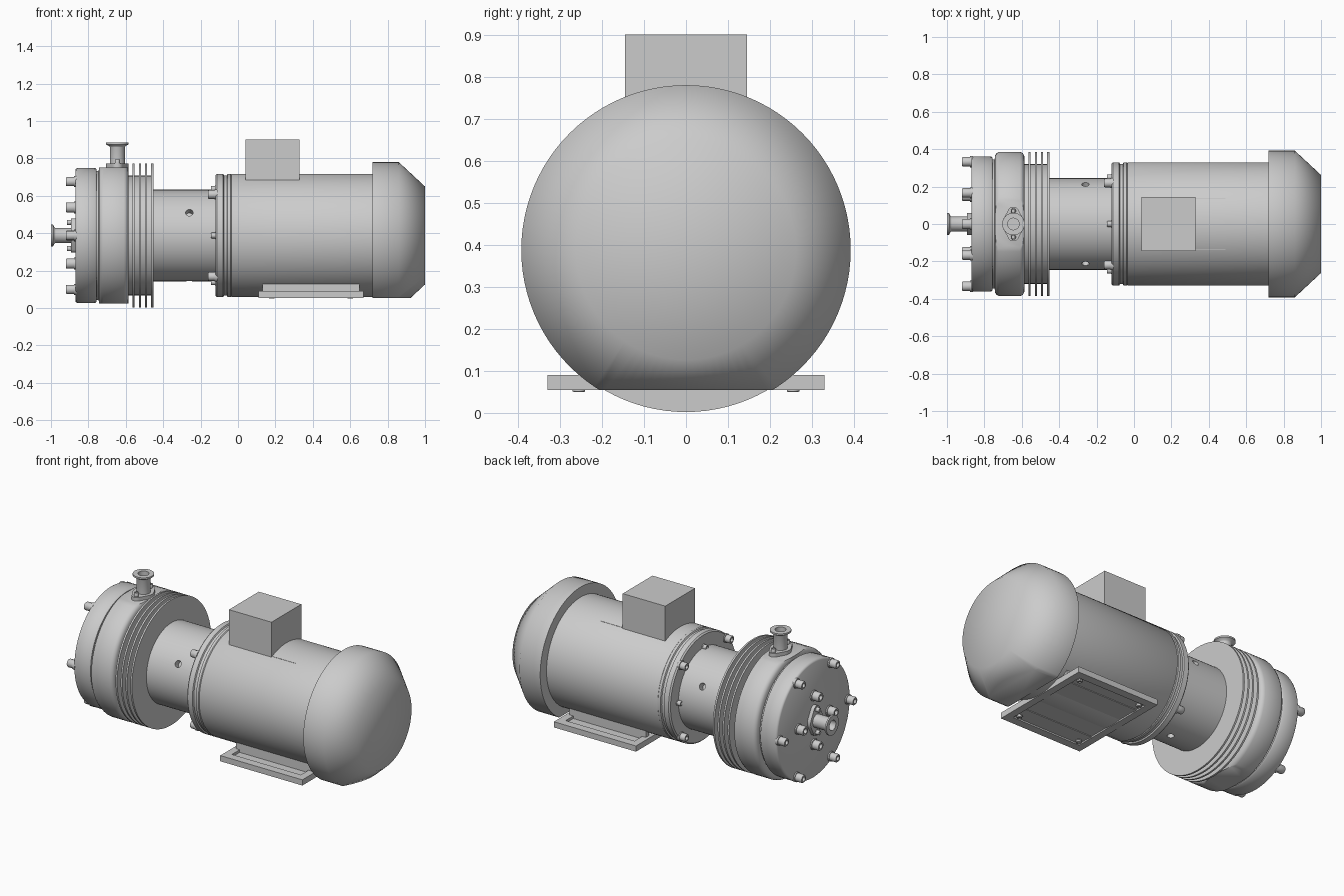
import bpy, bmesh
from math import cos, sin, radians, pi
from mathutils import Vector, Matrix

if "Cube" in bpy.data.objects:
    bpy.data.objects.remove(bpy.data.objects["Cube"])

CZ = 0.388  # height of the shaft axis
X = Vector((1, 0, 0))
Z = Vector((0, 0, 1))


def frame(pos, d):
    """Matrix whose local z points along d."""
    d = Vector(d).normalized()
    up = Vector((0, 1, 0)) if abs(d.z) > 0.9 else Z
    x = up.cross(d).normalized()
    m = Matrix((x, d.cross(x), d)).transposed().to_4x4()
    m.translation = pos
    return m


def finish(name, bm, angle=40):
    bmesh.ops.recalc_face_normals(bm, faces=bm.faces)
    me = bpy.data.meshes.new(name)
    bm.to_mesh(me)
    bm.free()
    ob = bpy.data.objects.new(name, me)
    bpy.context.collection.objects.link(ob)
    smooth(ob, angle)
    return ob


def smooth(ob, angle=40):
    bpy.ops.object.select_all(action='DESELECT')
    ob.select_set(True)
    bpy.context.view_layer.objects.active = ob
    bpy.ops.object.shade_smooth_by_angle(angle=radians(angle))


def spin(bm, profile, m, n):
    """Revolve (height, radius) points around local z of m."""
    rings = []
    for h, r in profile:
        k = n if r > 0 else 1
        rings.append([bm.verts.new(m @ Vector((r * cos(2 * pi * i / n), r * sin(2 * pi * i / n), h)))
                      for i in range(k)])
    for a, b in zip(rings, rings[1:]):
        for i in range(n):
            j = (i + 1) % n
            q = [a[i % len(a)], a[j % len(a)], b[j % len(b)], b[i % len(b)]]
            bm.faces.new(list(dict.fromkeys(q)))


def turned(name, profile, places=None, n=96, flats=(), angle=40):
    bm = bmesh.new()
    for pos, d in places or [((0, 0, CZ), X)]:
        spin(bm, profile, frame(pos, d), n)
    for z, s in flats:  # slice flat sides off
        res = bmesh.ops.bisect_plane(bm, geom=bm.verts[:] + bm.edges[:] + bm.faces[:], dist=1e-5,
                                     plane_co=(0, 0, z), plane_no=(0, 0, s), clear_outer=True)
        edges = [e for e in res['geom_cut'] if isinstance(e, bmesh.types.BMEdge)]
        bmesh.ops.holes_fill(bm, edges=edges, sides=0)
    return finish(name, bm, angle)


def box(bm, lo, hi):
    lo, hi = Vector(lo), Vector(hi)
    m = Matrix.Translation((lo + hi) / 2) @ Matrix.Diagonal((*(hi - lo), 1))
    bmesh.ops.create_cube(bm, size=1, matrix=m)


def boxes(name, items):
    bm = bmesh.new()
    for lo, hi in items:
        box(bm, lo, hi)
    return finish(name, bm, 30)


def bolts(name, places, r, h):
    """Socket-head bolts on a washer."""
    turned(name, [(-0.01, 0), (-0.01, r * 1.1), (h * 0.15, r * 1.1), (h * 0.15, r * 0.92), (h * 0.9, r * 0.92),
                  (h, r * 0.8), (h, r * 0.5), (h * 0.55, r * 0.5), (h * 0.55, 0)], places, 20)


def ring(x, r, degs, d):
    return [((x, r * cos(radians(a)), CZ + r * sin(radians(a))), d) for a in degs]


# motor: barrel with grooved front flange, fan cover with flat underside
turned('motor_body', [(-0.12, 0), (-0.12, 0.322), (-0.112, 0.33), (-0.08, 0.33), (-0.076, 0.322), (-0.06, 0.322),
                      (-0.056, 0.33), (-0.04, 0.33), (-0.036, 0.326), (-0.03, 0.33), (0.73, 0.33), (0.73, 0)])
turned('fan_cover', [(0.72, 0), (0.72, 0.392), (0.86, 0.392), (1.0, 0.262), (1.0, 0)],
       flats=[(0.055, -1)], angle=55)

# terminal box and its pad
boxes('terminal_box', [((0.04, -0.145, 0.66), (0.33, 0.145, 0.9))])
boxes('terminal_pad', [((0.04, -0.14, 0.6), (0.49, 0.14, 0.688))])

# motor foot: rectangular border, recessed floor, side webs
boxes('motor_foot', [((0.11, s * 0.305 - 0.025, 0.055), (0.67, s * 0.305 + 0.025, 0.09)) for s in (-1, 1)]
      + [((x, -0.29, 0.055), (x + 0.045, 0.29, 0.09)) for x in (0.11, 0.625)]
      + [((0.12, -0.29, 0.064), (0.66, 0.29, 0.074))]
      + [((0.13, s * 0.19 - 0.015, 0.06), (0.65, s * 0.19 + 0.015, 0.14)) for s in (-1, 1)])
bolts('foot_bolts', [((x, y, 0.062), -Z) for x in (0.18, 0.6) for y in (-0.255, 0.255)], 0.016, 0.012)

# adapter between pump and motor, with three drilled holes
adapter = turned('adapter', [(-0.46, 0), (-0.46, 0.245), (-0.11, 0.245), (-0.11, 0)])
cutter = turned('hole_cutter', [(-0.04, 0), (-0.04, 0.02), (0.04, 0.02), (0.04, 0)],
                [((-0.26, 0.245 * cos(radians(a)), CZ + 0.245 * sin(radians(a))),
                  (0, cos(radians(a)), sin(radians(a)))) for a in (30, 150, 270)], 20)
cutter.hide_render = True
mod = adapter.modifiers.new('holes', 'BOOLEAN')
mod.object, mod.operation, mod.solver = cutter, 'DIFFERENCE', 'EXACT'
bpy.context.view_layer.objects.active = adapter
bpy.ops.object.modifier_apply(modifier='holes')
bpy.data.objects.remove(cutter)
smooth(adapter)
bolts('adapter_bolts', ring(-0.12, 0.31, (45, 135, 225, 315), -X), 0.025, 0.04)
bolts('adapter_screws', ring(-0.12, 0.25, (0, 90, 180, 270), -X), 0.016, 0.025)

# cooling fins
fins = [(-0.59, 0), (-0.59, 0.32)]
for x in (-0.565, -0.53, -0.497, -0.464):
    fins += [(x, 0.32), (x, 0.386), (x + 0.011, 0.386), (x + 0.011, 0.32)]
turned('cooling_fins', fins + [(-0.453, 0)])

# pump casing with rounded rims and flats at top and bottom
turned('pump_casing', [(-0.765, 0), (-0.765, 0.345), (-0.745, 0.345), (-0.743, 0.366), (-0.735, 0.379),
                       (-0.72, 0.386), (-0.61, 0.386), (-0.595, 0.379), (-0.587, 0.366), (-0.585, 0.34), (-0.585, 0)],
       flats=[(CZ + 0.363, 1), (0.025, -1)])
turned('pump_cover', [(-0.87, 0), (-0.87, 0.35), (-0.866, 0.357), (-0.858, 0.361), (-0.765, 0.361),
                      (-0.757, 0.355), (-0.757, 0)])
bolts('cover_bolts', ring(-0.87, 0.333, range(0, 360, 60), -X), 0.027, 0.05)
bolts('inner_bolts', ring(-0.87, 0.15, range(0, 360, 90), -X), 0.03, 0.05)


# ports: oval plate with two bolts, flanged tube
def port(name, pos, d, length):
    m = frame(pos, d)
    bm = bmesh.new()
    for h in (-0.01, 0.022):
        for y, r in ((-0.062, 0.03), (0, 0.06), (0.062, 0.03)):
            for i in range(40):
                a = 2 * pi * i / 40
                bm.verts.new(m @ Vector((r * cos(a), y + r * sin(a), h)))
    res = bmesh.ops.convex_hull(bm, input=bm.verts)
    bmesh.ops.delete(bm, geom=[v for v in bm.verts if not v.link_faces], context='VERTS')
    finish(name + '_plate', bm)
    L = length
    turned(name + '_tube', [(0.023, 0), (0.023, 0.031), (L, 0.031), (L, 0.06), (L - 0.01, 0.06), (L - 0.02, 0.042),
                            (L - 0.025, 0.04), (0.01, 0.04), (0.01, 0)], [(pos, d)], 40)
    bolts(name + '_bolts', [(m @ Vector((0, s * 0.07, 0.02)), d) for s in (-1, 1)], 0.015, 0.024)


port('inlet', (-0.87, 0, CZ), -X, 0.13)
port('outlet', (-0.645, 0, 0.751), Z, 0.134)
